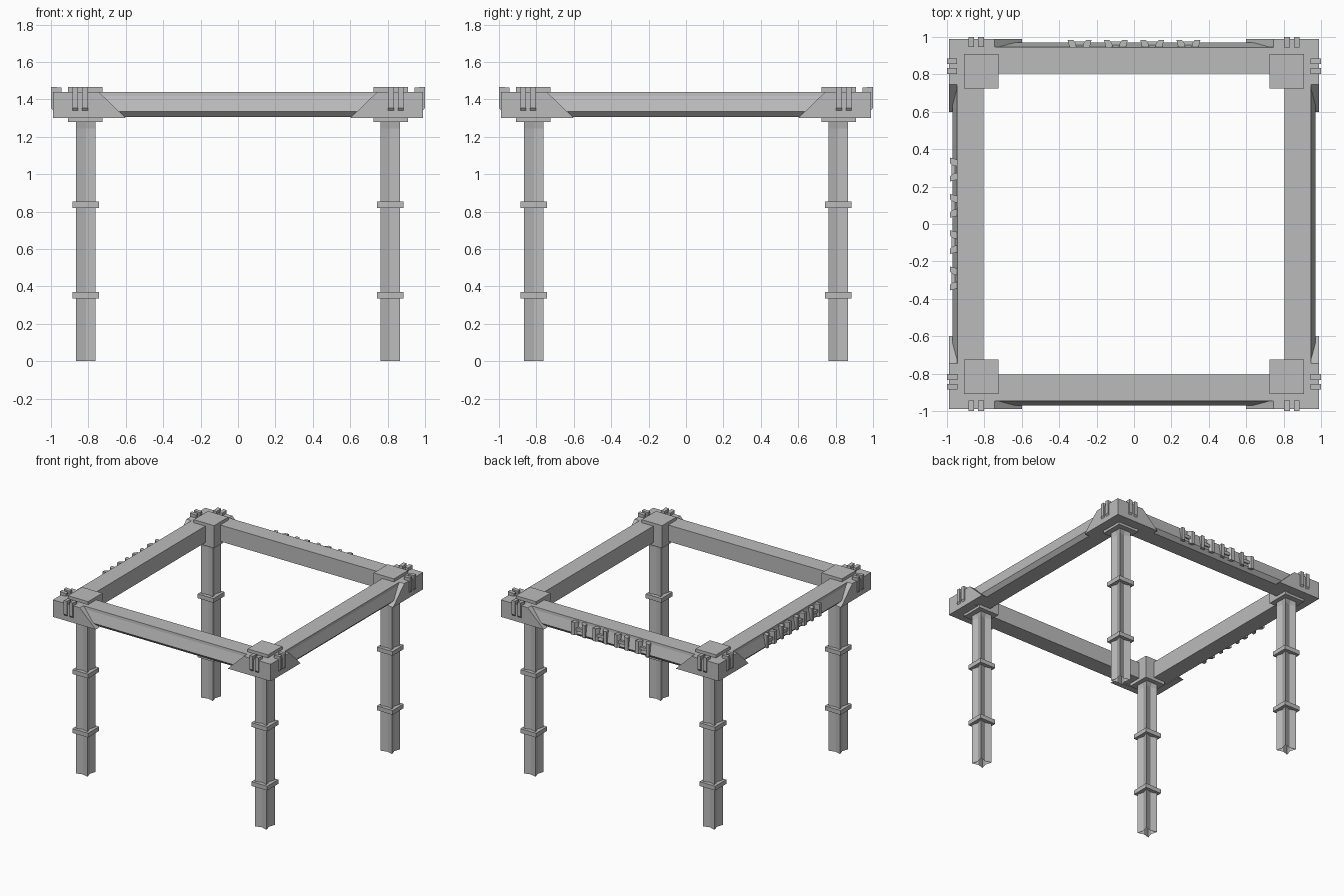
import bpy, bmesh, math
from mathutils import Matrix, Vector

cube = bpy.data.objects.get("Cube")
if cube:
    bpy.data.objects.remove(cube, do_unlink=True)

# Single painted-metal grey
grey = bpy.data.materials.new("metal_grey")
grey.use_nodes = True
colour = (0.5, 0.5, 0.5, 1)
grey.diffuse_color = colour
grey.node_tree.nodes["Principled BSDF"].inputs["Base Color"].default_value = colour


def loft(name, rings, turn, open_start=False):
    """Skin a row of matching rings and turn the part about the centre."""
    bm = bmesh.new()
    loops = [[bm.verts.new(Vector(p)) for p in ring] for ring in rings]
    n = len(loops[0])
    for low, high in zip(loops, loops[1:]):
        for i in range(n):
            j = (i + 1) % n
            bm.faces.new((low[i], low[j], high[j], high[i]))
    if not open_start:
        bm.faces.new(loops[0])
    bm.faces.new(loops[-1])
    bmesh.ops.recalc_face_normals(bm, faces=bm.faces)
    bm.transform(Matrix.Rotation(turn * math.pi / 2, 4, "Z"))
    mesh = bpy.data.meshes.new(name)
    bm.to_mesh(mesh)
    bm.free()
    mesh.materials.append(grey)
    obj = bpy.data.objects.new(name, mesh)
    bpy.context.collection.objects.link(obj)
    return obj


def box(name, x, y, z, turn):
    ring = lambda h: [(x[0], y[0], h), (x[1], y[0], h), (x[1], y[1], h), (x[0], y[1], h)]
    return loft(name, [ring(z[0]), ring(z[1])], turn)


def along_x(name, profile, a, b, turn):
    """Extrude an (outward, height) profile sideways along the front side."""
    return loft(name, [[(x, -o, z) for o, z in profile] for x in (a, b)], turn)


def star(c, half, notch, z):
    """Square ring whose side middles are pushed in by notch."""
    pts = []
    for k in range(8):
        r = half - notch if k % 2 else half * math.sqrt(2)
        a = math.pi / 4 * (k + 1)
        pts.append((c + r * math.cos(a), -c + r * math.sin(a), z))
    return pts


LEG = 0.814
beam_profile = [(0.805, 1.44), (0.945, 1.44), (0.947, 1.418), (0.97, 1.335),
                (0.94, 1.305), (0.805, 1.305)]
clip_profile = [(0.945, 1.435), (0.945, 1.463), (1.0, 1.467), (1.0, 1.355),
                (0.985, 1.335), (0.985, 1.435)]

for side in range(4):
    # Grooved leg, groove closing under the corner
    loft("leg", [star(LEG, 0.053, 0.016, 0), star(LEG, 0.053, 0.016, 1.245),
                 star(LEG, 0.053, 0, 1.285)], side, open_start=True)
    for z in (0.335, 0.82):
        span = (LEG - 0.072, LEG + 0.072)
        box("leg_collar", span, (-span[1], -span[0]), (z, z + 0.035), side)

    # Corner column and outer bracket
    box("corner_column", (0.725, 0.91), (-0.91, -0.725), (1.28, 1.465), side)
    box("corner_bracket", (0.745, 0.99), (-0.99, -0.745), (1.3, 1.44), side)

    # Beam, triangular bracket wings and clips
    along_x("beam", beam_profile, -0.745, 0.745, side)
    for s in (-1, 1):
        tri = [(s * 0.745, 1.44), (s * 0.745, 1.3), (s * 0.6, 1.3)]
        loft("bracket_wing", [[(x, y, z) for x, z in tri] for y in (-0.99, -0.94)], side)
        for x in (0.818, 0.87):
            along_x("clip", clip_profile, s * x - 0.015, s * x + 0.015, side)

# Ribbed ornaments on the back and right-hand beams
for side in (2, 3):
    for i in range(4):
        mid = (i - 1.5) * 0.194
        for s in (-1, 1):
            plan = [(mid + s * 0.015, 0.93), (mid + s * 0.02, 0.965),
                    (mid + s * 0.035, 0.985), (mid + s * 0.064, 0.985),
                    (mid + s * 0.05, 0.93)]
            loft("ornament_rib", [[(x, -o, z) for x, o in plan] for z in (1.325, 1.43)], side)
        along_x("ornament_bar", [(0.94, 1.36), (0.975, 1.36), (0.975, 1.385), (0.94, 1.385)],
                mid - 0.03, mid + 0.03, side)
